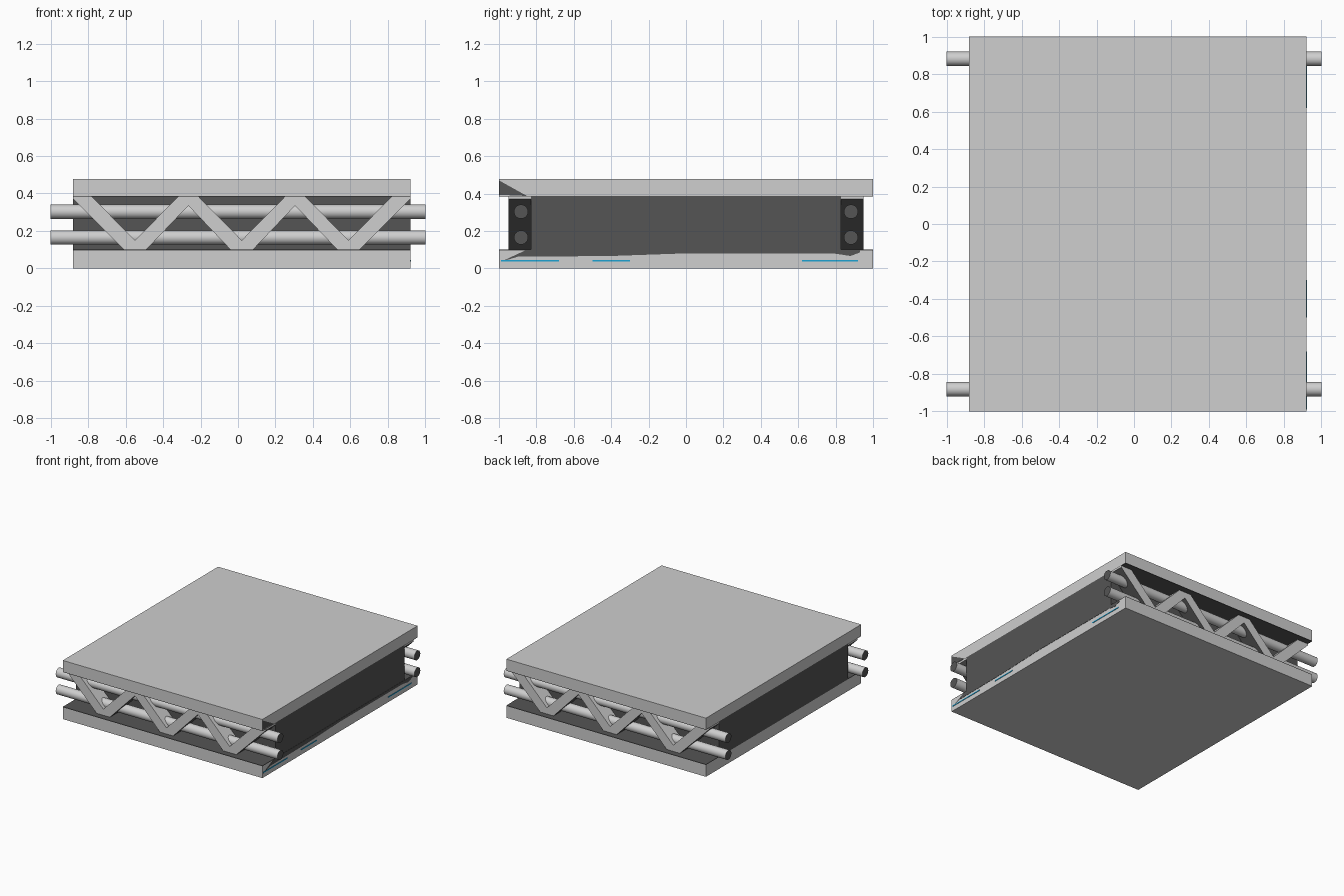
import bpy, bmesh, math

if "Cube" in bpy.data.objects:
    bpy.data.objects.remove(bpy.data.objects["Cube"])


def material(name, rgb):
    m = bpy.data.materials.new(name)
    m.diffuse_color = (*rgb, 1)
    m.use_nodes = True
    m.node_tree.nodes["Principled BSDF"].inputs["Base Color"].default_value = m.diffuse_color
    return m


LIGHT = material("light grey", (0.62, 0.62, 0.62))
DARK = material("dark grey", (0.09, 0.09, 0.09))
BLUE = material("blue", (0.012, 0.36, 0.65))


def finish(name, bm, mats):
    bmesh.ops.recalc_face_normals(bm, faces=bm.faces)
    me = bpy.data.meshes.new(name)
    bm.to_mesh(me)
    bm.free()
    for m in mats:
        me.materials.append(m)
    ob = bpy.data.objects.new(name, me)
    bpy.context.collection.objects.link(ob)
    return ob


def box(name, lo, hi, mat):
    bm = bmesh.new()
    bmesh.ops.create_cube(bm, size=1)
    for v in bm.verts:
        v.co = [(a + b) / 2 + c * (b - a) for a, b, c in zip(lo, hi, v.co)]
    return finish(name, bm, [mat])


def prism(name, pts, offset, mats, rule=None):
    bm = bmesh.new()
    f = bm.faces.new([bm.verts.new(p) for p in pts])
    r = bmesh.ops.extrude_face_region(bm, geom=[f])
    bmesh.ops.translate(bm, vec=offset, verts=[v for v in r["geom"] if isinstance(v, bmesh.types.BMVert)])
    bmesh.ops.recalc_face_normals(bm, faces=bm.faces)
    if rule:
        for f in bm.faces:
            f.material_index = rule(f.normal)
    return finish(name, bm, mats)


X0, X1, Z0, Z1 = -0.88, 0.92, 0.10, 0.383

# Slabs with dark inner linings, and the dark core between them
box("bottom_slab", (X0, -1, 0), (X1, 1, Z0 - 0.004), LIGHT)
box("top_slab", (X0, -1, Z1 + 0.004), (X1, 1, 0.478), LIGHT)
box("bottom_lining", (X0, -1, Z0 - 0.004), (X1, 1, Z0), DARK)
box("top_lining", (X0, -1, Z1), (X1, 1, Z1 + 0.004), DARK)
box("core", (X0, -0.83, Z0), (X1, 0.83, Z1), DARK)

# Dark lips and blue lines on the right end of the slabs
lip = [(-0.99, 0.035), (-0.9, 0.062), (-0.4, 0.066), (0, 0.08), (0.8, 0.078),
       (0.88, 0.066), (0.93, 0.085), (0.93, Z0), (-0.85, Z0)]
prism("lower_lip", [(X1, y, z) for y, z in lip], (0.002, 0, 0), [DARK])
prism("upper_lip", [(X1, y, z) for y, z in [(-1, Z1 + 0.01), (-0.85, Z1 + 0.004), (-1, 0.47)]],
      (0.002, 0, 0), [DARK])
for y0, y1 in ((-0.99, -0.68), (-0.5, -0.3), (0.62, 0.92)):
    box("blue_line", (X1, y0, 0.037), (X1 + 0.003, y1, 0.045), BLUE)

# Zigzag truss outline, upper edge then lower edge
upper, lower = [(X0, Z1), (-0.78, Z1)], [(X0, 0.37)]
for i in range(3):
    c = -0.55 + 0.57 * i
    upper += [(c, 0.15), (c + 0.23, Z1)]
    lower += [(c - 0.06, Z0), (c + 0.06, Z0)]
    if i < 2:
        upper.append((c + 0.34, Z1))
        lower.append((c + 0.285, 0.335))
upper.append((X1, Z1))
lower.append((X1, 0.37))
outline = upper + lower[::-1]

for side, s in (("front", -1), ("back", 1)):
    prism(side + "_truss", [(x, s * 0.83, z) for x, z in outline], (0, s * 0.12, 0),
          [LIGHT, DARK], lambda n: int(n.z < -0.3))
    # Rods with dark end caps
    for level, z in (("lower", 0.165), ("upper", 0.303)):
        bm = bmesh.new()
        bmesh.ops.create_cone(bm, cap_ends=True, segments=32, radius1=0.038, radius2=0.038, depth=2)
        for v in bm.verts:
            v.co = (v.co.z, s * 0.882 + v.co.x, z + v.co.y)
        bm.normal_update()
        for f in bm.faces:
            cap = len(f.verts) > 4
            f.material_index = int(cap)
            f.smooth = not cap
        for e in bm.edges:
            e.smooth = not any(len(f.verts) > 4 for f in e.link_faces)
        finish(f"{side}_{level}_rod", bm, [LIGHT, DARK])
